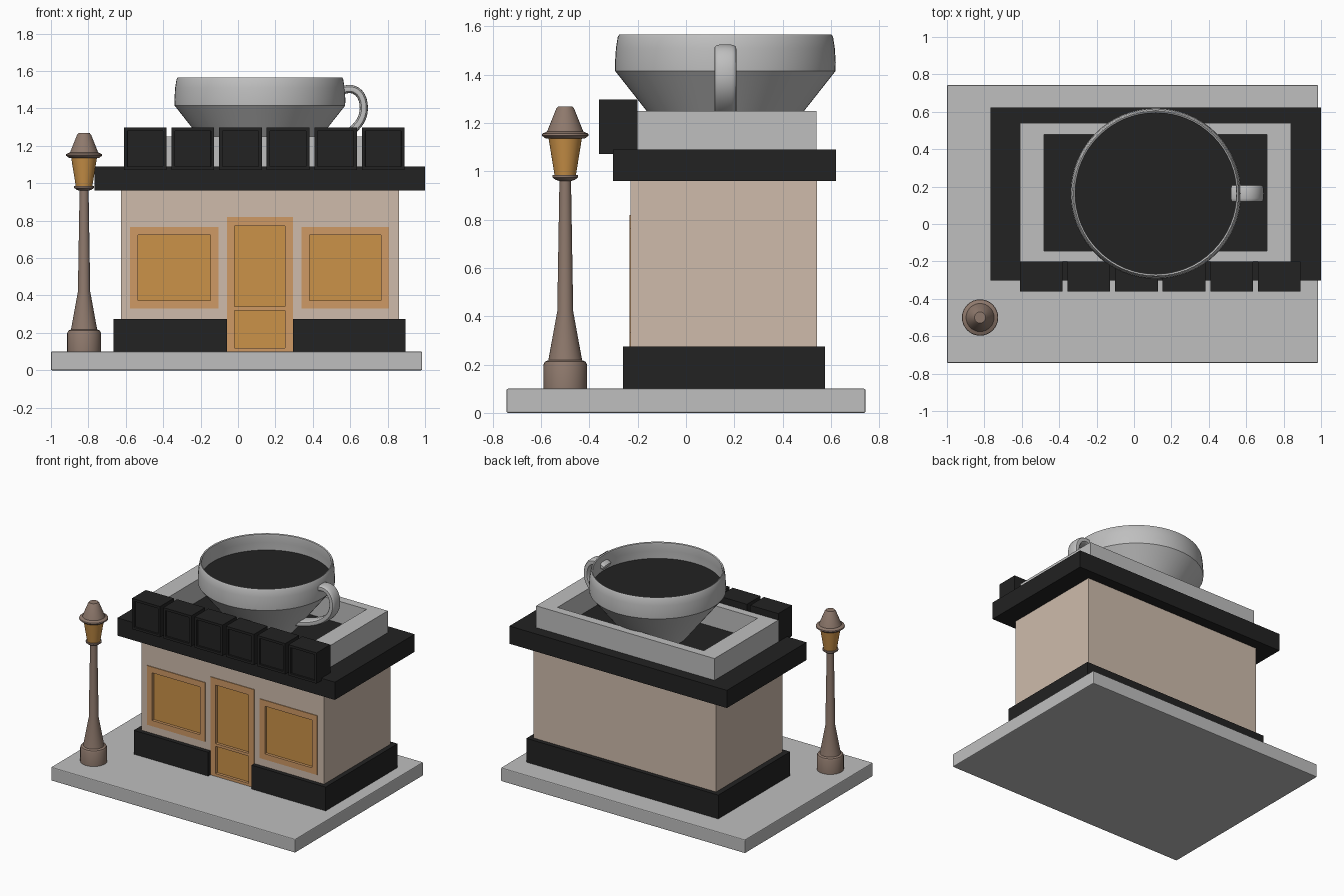
import bpy, bmesh, math
from mathutils import Vector
from mathutils.geometry import interpolate_bezier

if "Cube" in bpy.data.objects:
    bpy.data.objects.remove(bpy.data.objects["Cube"])


def mat(name, r, g, b):
    m = bpy.data.materials.new(name)
    m.diffuse_color = (r, g, b, 1)
    m.use_nodes = True
    m.node_tree.nodes["Principled BSDF"].inputs["Base Color"].default_value = m.diffuse_color
    return m


STONE = mat("light grey stone", 0.52, 0.52, 0.52)
DARK = mat("charcoal", 0.016, 0.016, 0.016)
WALL = mat("beige wall", 0.62, 0.50, 0.41)
FRAME = mat("tan wood", 0.62, 0.32, 0.13)
GLOW = mat("amber panel", 0.60, 0.29, 0.065)
BROWN = mat("brown metal", 0.27, 0.19, 0.15)


def finish(name, bm, material, smooth=False):
    bmesh.ops.recalc_face_normals(bm, faces=bm.faces[:])
    me = bpy.data.meshes.new(name)
    bm.to_mesh(me)
    bm.free()
    me.materials.append(material)
    if smooth:
        me.shade_smooth()
        me.set_sharp_from_angle(angle=math.radians(30))
    ob = bpy.data.objects.new(name, me)
    bpy.context.collection.objects.link(ob)
    return ob


def add_box(bm, x0, x1, y0, y1, z0, z1):
    vs = bmesh.ops.create_cube(bm, size=1)["verts"]
    for v in vs:
        v.co = Vector((x1 if v.co.x > 0 else x0, y1 if v.co.y > 0 else y0,
                       z1 if v.co.z > 0 else z0))


def boxes(name, material, *dims, bevel=0):
    bm = bmesh.new()
    for d in dims:
        add_box(bm, *d)
    if bevel:
        bmesh.ops.bevel(bm, geom=bm.edges[:], offset=bevel, segments=2,
                        affect='EDGES', profile=0.5)
    return finish(name, bm, material)


def cut(ob, *dims):
    for d in dims:
        c = boxes("cutter", ob.data.materials[0], d)
        c.hide_render = True
        c.hide_viewport = False
        m = ob.modifiers.new("opening", 'BOOLEAN')
        m.object, m.operation, m.solver = c, 'DIFFERENCE', 'EXACT'
        bpy.context.view_layer.objects.active = ob
        bpy.ops.object.modifier_apply(modifier=m.name)
        bpy.data.objects.remove(c)


def lathe(name, material, profile, cx, cy, seg=48):
    bm = bmesh.new()
    vs = [bm.verts.new((cx + r, cy, z)) for r, z in profile]
    es = [bm.edges.new(p) for p in zip(vs, vs[1:])]
    bmesh.ops.spin(bm, geom=vs + es, cent=(cx, cy, 0), axis=(0, 0, 1),
                   angle=math.tau, steps=seg)
    bmesh.ops.remove_doubles(bm, verts=bm.verts[:], dist=1e-5)
    return finish(name, bm, material, True)


# ground slab
boxes("ground_slab", STONE, (-1, 0.985, -0.743, 0.743, 0, 0.1), bevel=0.006)

# walls and plinth with openings for the door and windows
DOOR = (-0.06, 0.293, 0.1, 0.82)
WINDOWS = {"left_window": (-0.577, -0.105, 0.33, 0.765),
           "right_window": (0.34, 0.807, 0.33, 0.765)}
walls = boxes("walls", WALL, (-0.625, 0.86, -0.229, 0.543, 0.1, 0.97))
for x0, x1, z0, z1 in [DOOR, *WINDOWS.values()]:
    cut(walls, (x0, x1, -0.4, -0.18, z0 - (0.05 if z0 < 0.2 else 0), z1))
plinth = boxes("plinth", DARK, (-0.665, 0.895, -0.26, 0.575, 0.1, 0.275))
cut(plinth, (DOOR[0], DOOR[1], -0.4, -0.18, 0.05, 0.4))


# framed panels: bars around recessed amber plates
def framed(name, x0, x1, z0, z1, side, holes):
    f, b = -0.234, -0.18
    bars = [(x0, x0 + side, f, b, z0, z1), (x1 - side, x1, f, b, z0, z1)]
    edges = [z0] + [z for h in holes for z in h] + [z1]
    for lo, hi in zip(edges[::2], edges[1::2]):
        bars.append((x0 + side, x1 - side, f, b, lo, hi))
    boxes(name + "_frame", FRAME, *bars)
    boxes(name + "_panel", GLOW,
          *[(x0 + side, x1 - side, f + 0.02, b, lo, hi) for lo, hi in holes])


for name, w in WINDOWS.items():
    framed(name, *w, 0.042, [(0.372, 0.722)])
framed("door", *DOOR, 0.042, [(0.12, 0.32), (0.34, 0.77)])

# cornice and hollow parapet
boxes("cornice", DARK, (-0.768, 1.0, -0.303, 0.622, 0.96, 1.09))
parapet = boxes("parapet", STONE, (-0.61, 0.84, -0.2, 0.54, 1.07, 1.25))
cut(parapet, (-0.48, 0.71, -0.145, 0.478, 1.0, 1.4))

# row of sign blocks with inset fronts
for i in range(6):
    x = -0.61 + i * 0.2545
    bm = bmesh.new()
    add_box(bm, x, x + 0.228, -0.36, -0.2, 1.072, 1.298)
    bm.normal_update()
    front = [f for f in bm.faces if f.normal.y < -0.9]
    bmesh.ops.inset_region(bm, faces=front, thickness=0.025)
    bmesh.ops.inset_region(bm, faces=front, thickness=0.001, depth=-0.012)
    finish(f"sign_block_{i + 1}", bm, DARK)

# giant cup with its drink
CX, CY = 0.117, 0.163
lathe("cup", STONE, [(0, 1.09), (0.2, 1.09), (0.326, 1.25), (0.456, 1.415),
                     (0.457, 1.45), (0.453, 1.51), (0.446, 1.555), (0.44, 1.566),
                     (0.432, 1.562), (0.43, 1.55), (0.435, 1.5), (0.435, 1.42),
                     (0, 1.42)], CX, CY, 64)
lathe("drink", DARK, [(0.436, 1.42), (0.436, 1.445), (0, 1.445)], CX, CY, 64)

# cup handle: flattened tube swept along two curves
def v2(x, z):
    return Vector((x, CY, z))


path = interpolate_bezier(v2(0.53, 1.48), v2(0.60, 1.53), v2(0.673, 1.50), v2(0.673, 1.40), 12)
path += interpolate_bezier(v2(0.673, 1.40), v2(0.673, 1.30), v2(0.56, 1.22), v2(0.37, 1.19), 14)[1:]
bm = bmesh.new()
rings = []
for i, p in enumerate(path):
    t = (path[min(i + 1, len(path) - 1)] - path[max(i - 1, 0)]).normalized()
    n = Vector((t.z, 0, -t.x))
    ring = []
    for k in range(16):
        a = math.tau * k / 16
        c, s = math.cos(a), math.sin(a)
        q = lambda u: math.copysign(abs(u) ** 0.6, u)
        ring.append(bm.verts.new(p + n * 0.022 * q(c) + Vector((0, 0.046 * q(s), 0))))
    rings.append(ring)
for r, s in zip(rings, rings[1:]):
    for k in range(16):
        bm.faces.new((r[k], r[k - 1], s[k - 1], s[k]))
bm.faces.new(rings[0])
bm.faces.new(rings[-1])
finish("cup_handle", bm, STONE, True)

# street lamp
LX, LY = -0.823, -0.5
lathe("lamp_post", BROWN, [(0, 0.1), (0.09, 0.1), (0.09, 0.2), (0.084, 0.212),
                           (0.07, 0.218), (0.033, 0.42), (0.024, 0.96), (0.04, 0.965),
                           (0.053, 0.975), (0.053, 0.985), (0, 0.985)], LX, LY, 32)
lathe("lamp_lantern", GLOW, [(0, 0.983), (0.044, 0.983), (0.069, 1.137), (0, 1.137)],
      LX, LY, 32)
lathe("lamp_cap", BROWN, [(0, 1.135), (0.08, 1.135), (0.097, 1.148), (0.095, 1.156),
                          (0.075, 1.165), (0.037, 1.26), (0.03, 1.268), (0, 1.268)],
      LX, LY, 32)
